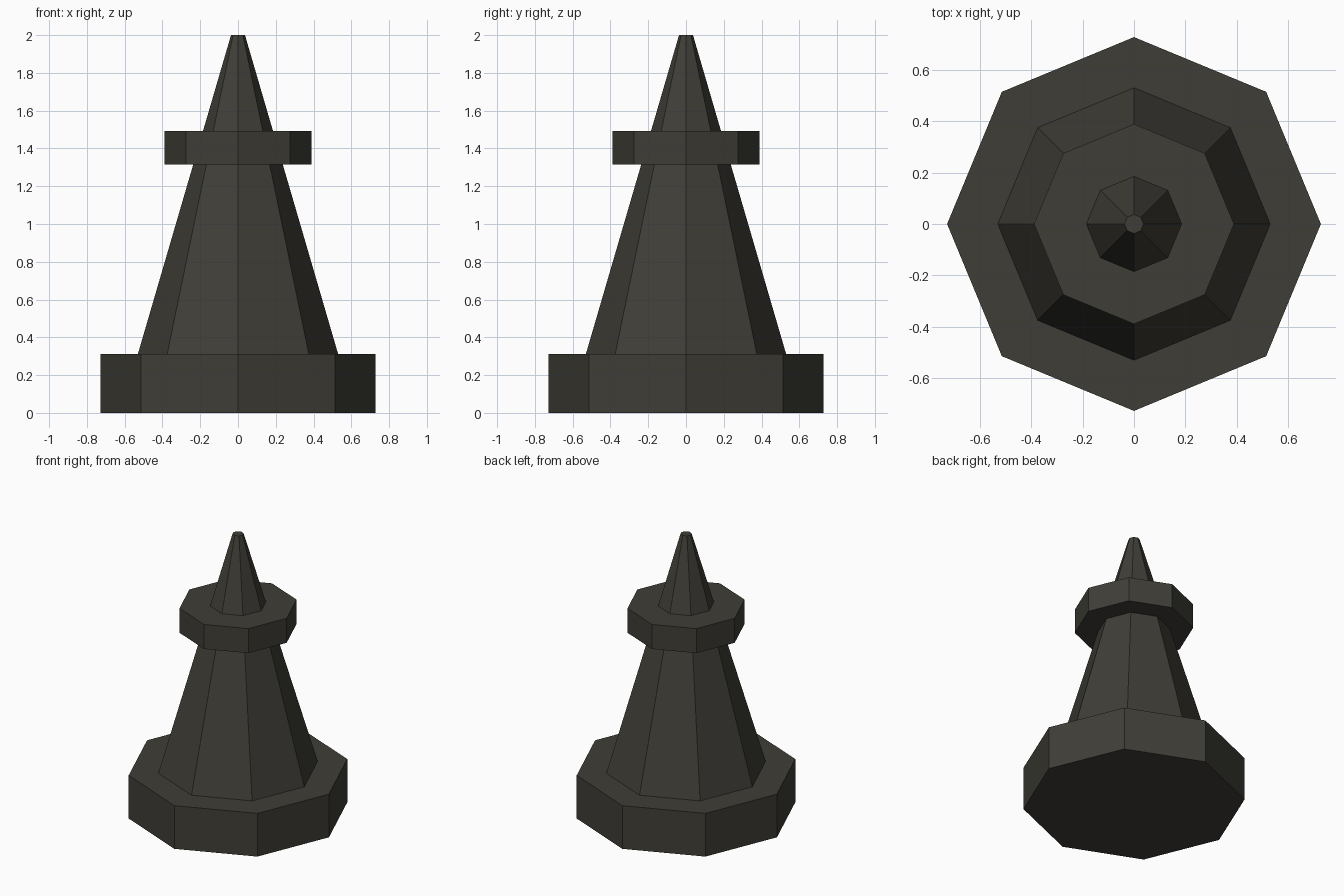
import bpy

if "Cube" in bpy.data.objects:
    bpy.data.objects.remove(bpy.data.objects["Cube"])

SIDES = 8

paint = bpy.data.materials.new("dark olive grey")
paint.diffuse_color = (0.05, 0.048, 0.038, 1)
paint.use_nodes = True
paint.node_tree.nodes["Principled BSDF"].inputs["Base Color"].default_value = paint.diffuse_color


def octagon(name, z0, z1, r0, r1):
    """Flat-shaded eight-sided prism or frustum with a corner on each axis."""
    bpy.ops.mesh.primitive_cone_add(vertices=SIDES, radius1=r0, radius2=r1,
                                    depth=z1 - z0, location=(0, 0, (z0 + z1) / 2))
    ob = bpy.context.object
    ob.name = name
    ob.data.materials.append(paint)
    return ob


# Wide foot
octagon("base", 0, 0.312, 0.727, 0.727)
# Tapered body, running straight through the collar to the tip
octagon("tapered_body", 0.312, 2.0, 0.53, 0.037)
# Ring around the neck
octagon("collar", 1.315, 1.492, 0.389, 0.389)
